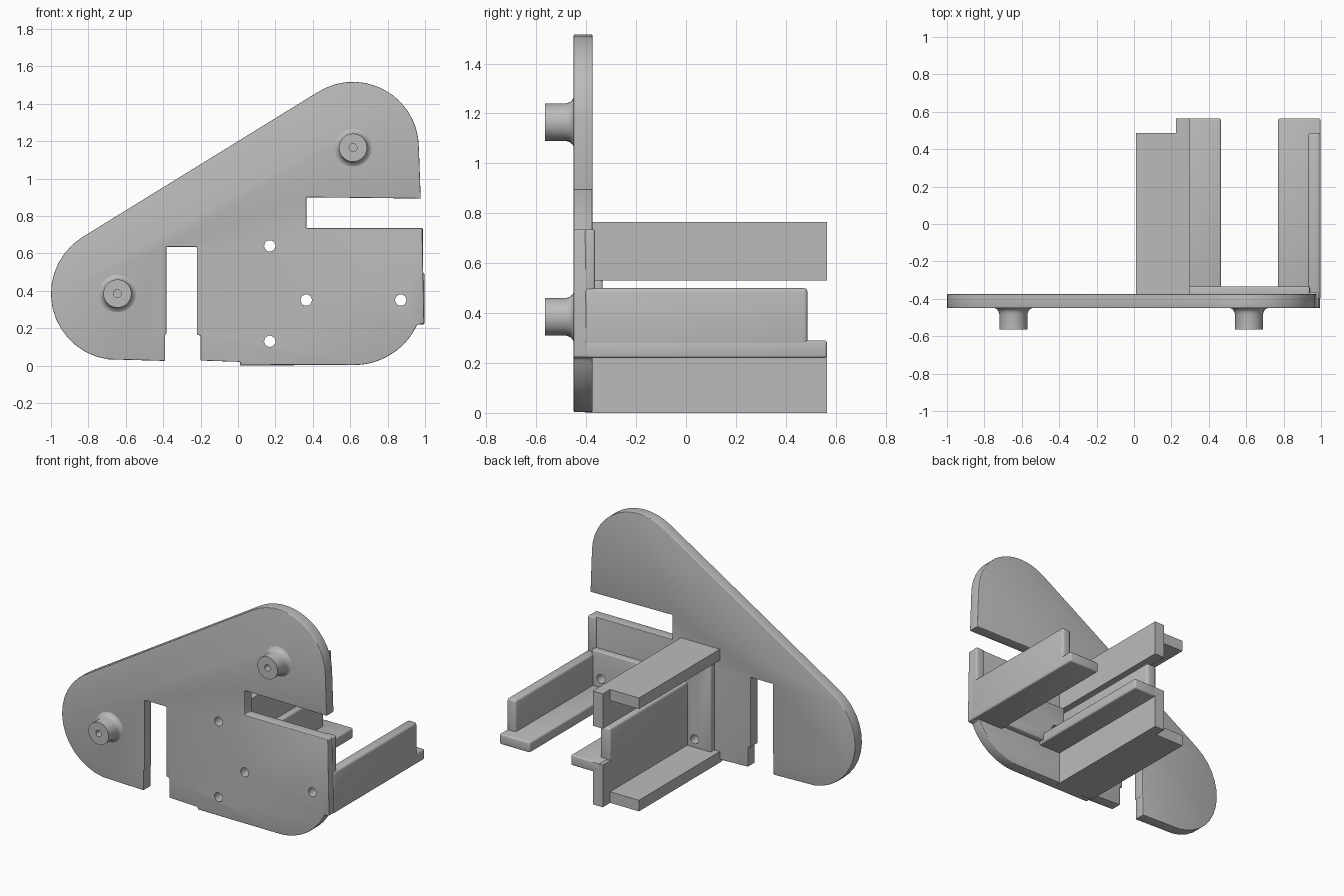
import bpy, bmesh
from math import cos, sin, radians, pi
from mathutils import Matrix, Vector

cube = bpy.data.objects.get("Cube")
if cube:
    bpy.data.objects.remove(cube, do_unlink=True)

grey = bpy.data.materials.new("plain_grey")
grey.use_nodes = True
colour = (0.5, 0.5, 0.5, 1)
grey.diffuse_color = colour
grey.node_tree.nodes["Principled BSDF"].inputs["Base Color"].default_value = colour

BACK, FRONT, END, SHORT = -0.375, -0.45, 0.565, 0.487


def finish(name, bm):
    bmesh.ops.recalc_face_normals(bm, faces=bm.faces)
    mesh = bpy.data.meshes.new(name)
    bm.to_mesh(mesh)
    bm.free()
    ob = bpy.data.objects.new(name, mesh)
    bpy.context.collection.objects.link(ob)
    mesh.materials.append(grey)
    return ob


def select(ob):
    bpy.ops.object.select_all(action="DESELECT")
    ob.select_set(True)
    bpy.context.view_layer.objects.active = ob


def smooth(ob):
    select(ob)
    bpy.ops.object.shade_smooth_by_angle(angle=radians(35))


def bevel(ob, width):
    mod = ob.modifiers.new("rounding", "BEVEL")
    mod.width, mod.segments = width, 3
    mod.limit_method, mod.angle_limit = "ANGLE", radians(40)
    select(ob)
    bpy.ops.object.modifier_apply(modifier=mod.name)


def prism(name, points, y0, y1, rounding=0):
    """Extrude an XZ outline from y0 to y1."""
    bm = bmesh.new()
    face = bm.faces.new([bm.verts.new((x, y0, z)) for x, z in points])
    out = bmesh.ops.extrude_face_region(bm, geom=[face])
    bmesh.ops.translate(bm, vec=(0, y1 - y0, 0),
                        verts=[v for v in out["geom"] if isinstance(v, bmesh.types.BMVert)])
    ob = finish(name, bm)
    if rounding:
        bevel(ob, rounding)
    smooth(ob)
    return ob


def bar(name, x0, x1, z0, z1, y1=END, rounding=0, y0=BACK - 0.03):
    return prism(name, [(x0, z0), (x1, z0), (x1, z1), (x0, z1)], y0, y1, rounding)


def arc(cx, cz, r, start, end, steps=14):
    angles = [radians(start + (end - start) * i / steps) for i in range(steps + 1)]
    return [(cx + r * cos(a), cz + r * sin(a)) for a in angles]


def drill(ob, holes, r):
    """Cut round holes along y."""
    bm = bmesh.new()
    for x, z in holes:
        m = Matrix.Translation((x, -0.4, z)) @ Matrix.Rotation(pi / 2, 4, "X")
        bmesh.ops.create_cone(bm, cap_ends=True, segments=24, radius1=r, radius2=r,
                              depth=0.4, matrix=m)
    cutter = finish("drill_cutter", bm)
    cutter.hide_render = True
    mod = ob.modifiers.new("holes", "BOOLEAN")
    mod.operation, mod.solver, mod.object = "DIFFERENCE", "EXACT", cutter
    select(ob)
    bpy.ops.object.modifier_apply(modifier=mod.name)
    bpy.data.objects.remove(cutter, do_unlink=True)
    smooth(ob)


# Main plate: two round lobes, two slots and a rounded lower corner
low_lobe, high_lobe = (-0.645, 0.385), (0.615, 1.165)
outline = arc(*high_lobe, 0.352, 0, 122)
outline += arc(*low_lobe, 0.355, 122, 262)
outline += [(-0.39, 0.025), (-0.39, 0.165), (-0.383, 0.17), (-0.383, 0.635),
            (-0.22, 0.635), (-0.22, 0.165), (-0.2, 0.16), (-0.2, 0.027),
            (0.01, 0.02), (0.015, 0.005)]
outline += arc(0.62, 0.375, 0.372, 270, 335)
outline += [(0.995, 0.225), (0.985, 0.735), (0.365, 0.735), (0.365, 0.9), (0.977, 0.893)]
plate = prism("main_plate", outline, FRONT, BACK, 0.02)
screw_holes = [(0.17, 0.64), (0.17, 0.13), (0.365, 0.35), (0.87, 0.35)]
drill(plate, screw_holes, 0.03)

# Raised pads on the back, between the rails
drill(bar("wide_pad", 0.29, 0.94, 0.24, 0.53, -0.335, 0.008), screw_holes, 0.03)
drill(bar("narrow_pad", 0.05, 0.24, 0.05, 0.71, -0.335, 0.008), screw_holes, 0.03)

# Outer rail: shelf with a shorter upright wall
bar("outer_rail_shelf", 0.77, 0.997, 0.22, 0.29, END, 0.01)
bar("outer_rail_wall", 0.93, 0.997, 0.225, 0.5, SHORT, 0.015)
bar("outer_post", 0.93, 0.99, 0.48, 0.735, BACK + 0.01, 0.008)

# Lower inner rail: upright wall, inward shelf and foot flange
bar("lower_rail_wall", 0.225, 0.3, 0.0, 0.285, END)
bar("lower_rail_upright", 0.225, 0.3, 0.25, 0.5, SHORT, 0.015)
bar("lower_rail_shelf", 0.25, 0.465, 0.22, 0.29, END, 0.01)
bar("lower_rail_flange", 0.01, 0.24, 0.0, 0.075, SHORT)

# Upper inner rail: upright wall with a top flange
bar("upper_rail_wall", 0.225, 0.3, 0.53, 0.765, END)
bar("upper_rail_flange", 0.01, 0.24, 0.69, 0.765, SHORT)


# Bosses on the front, turned from a filleted profile with a blind hole
def boss(name, centre):
    profile = [(0.1, -0.005), (0.1, 0), (0.088, 0.006), (0.08, 0.016), (0.075, 0.032),
               (0.075, 0.115), (0.021, 0.115), (0.021, 0.03), (0, 0.03)]
    bm = bmesh.new()
    verts = [bm.verts.new((r, -d, 0)) for r, d in profile]
    edges = [bm.edges.new(pair) for pair in zip(verts, verts[1:])]
    bmesh.ops.spin(bm, geom=verts + edges, cent=(0, 0, 0), axis=(0, 1, 0),
                   angle=2 * pi, steps=32)
    bmesh.ops.remove_doubles(bm, verts=bm.verts, dist=0.0005)
    ob = finish(name, bm)
    ob.location = Vector((centre[0], FRONT, centre[1]))
    smooth(ob)


boss("lower_boss", low_lobe)
boss("upper_boss", high_lobe)
